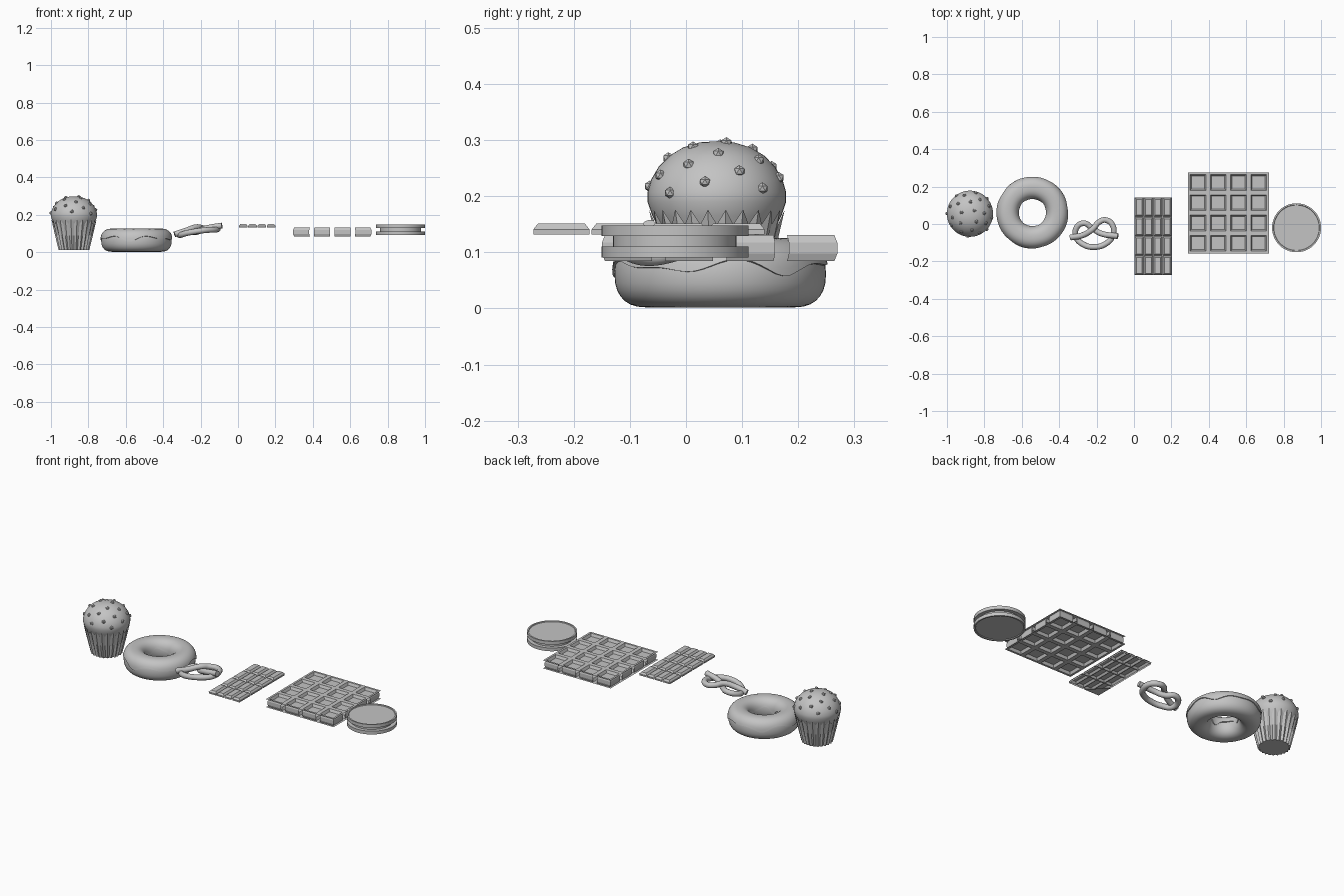
import bpy, bmesh, math
from mathutils import Vector

if "Cube" in bpy.data.objects:
    bpy.data.objects.remove(bpy.data.objects["Cube"])

grey = bpy.data.materials.new("plain grey")
grey.diffuse_color = (0.55, 0.55, 0.55, 1)
grey.use_nodes = True
grey.node_tree.nodes["Principled BSDF"].inputs["Base Color"].default_value = grey.diffuse_color


def finish(name, bm, loc=(0, 0, 0), smooth=None):
    bmesh.ops.recalc_face_normals(bm, faces=bm.faces)
    me = bpy.data.meshes.new(name)
    bm.to_mesh(me)
    bm.free()
    ob = bpy.data.objects.new(name, me)
    bpy.context.collection.objects.link(ob)
    ob.location = loc
    me.materials.append(grey)
    if smooth:
        shade(ob, smooth)
    return ob


def shade(ob, angle):
    bpy.ops.object.select_all(action='DESELECT')
    ob.select_set(True)
    bpy.context.view_layer.objects.active = ob
    bpy.ops.object.shade_smooth_by_angle(angle=math.radians(angle))


def rings(bm, n, m, point, close=False):
    """Skin n sections around z, each with m points; point(angle, i, j)."""
    g = [[bm.verts.new(point(2 * math.pi * i / n, i, j)) for j in range(m)] for i in range(n)]
    for i in range(n):
        a, b = g[i], g[(i + 1) % n]
        for j in range(m if close else m - 1):
            k = (j + 1) % m
            bm.faces.new((a[j], b[j], b[k], a[k]))
    return g


def polar(r, u, z):
    return (r * math.cos(u), r * math.sin(u), z)


def lathe(name, prof, n, loc, angle=40):
    bm = bmesh.new()
    rings(bm, n, len(prof), lambda u, i, j: polar(prof[j][0], u, prof[j][1]))
    bmesh.ops.remove_doubles(bm, verts=bm.verts, dist=1e-5)
    return finish(name, bm, loc, angle)


# ---- Muffin: dome, nut chips, pleated paper cup
MUF = (-0.877, 0.055, 0)
lathe("muffin_top", [(0, 0.13), (0.1, 0.135), (0.115, 0.165), (0.1235, 0.19), (0.1235, 0.207),
      (0.117, 0.23), (0.104, 0.252), (0.085, 0.272), (0.06, 0.287), (0.03, 0.296), (0, 0.298)],
      48, MUF, 60)

bm = bmesh.new()
for k in range(24):
    t = 0.03 + 0.9 * k / 24          # height from pole down to the cup
    u = k * 2.39996 + 0.6
    r, z = math.sqrt(1 - (1 - t) ** 2), 1 - t
    p = Vector(polar(0.123 * r, u, 0.195 + 0.103 * z))
    res = bmesh.ops.create_icosphere(bm, subdivisions=1, radius=0.0105)
    bmesh.ops.translate(bm, verts=res["verts"], vec=p)
finish("muffin_chips", bm, MUF)

bm = bmesh.new()
CUP = [(0.079, 0.012), (0.098, 0.09), (0.118, 0.0)]


def cup_point(u, i, j):
    r, z = CUP[j]
    if j == 2:
        z = 0.176 if i % 2 else 0.15
    return polar(r + (0.004 if i % 2 else -0.005), u, z)


g = rings(bm, 48, 3, cup_point)
bm.faces.new([s[0] for s in g])
finish("muffin_cup", bm, MUF)

# ---- Doughnut: dough ring and wavy icing shell
DON = (-0.543, 0.061, 0)
RC, RW, RH, ZC = 0.1325, 0.056, 0.0595, 0.0615


def section(u, a, s=1.0):
    c, d = math.cos(a), math.sin(a)
    p = 0.85
    x = math.copysign(abs(c) ** p, c) * RW * s
    z = math.copysign(abs(d) ** p, d) * RH * s
    return polar(RC + x, u, ZC + z)


bm = bmesh.new()
rings(bm, 64, 28, lambda u, i, j: section(u, 2 * math.pi * j / 28), True)
finish("doughnut_dough", bm, DON, 60)


def icing_point(u, i, j):
    lo = 0.16 + 0.13 * math.sin(5 * u + 1) + 0.09 * math.sin(8 * u)
    hi = math.pi - 0.1 + 0.16 * math.sin(4 * u + 2) + 0.07 * math.sin(7 * u)
    t = min(max(j - 1, 0), 18) / 18
    s = 0.97 if j in (0, 20) else 1.075
    return section(u, lo + (hi - lo) * t, s)


bm = bmesh.new()
rings(bm, 80, 21, icing_point)
finish("doughnut_icing", bm, DON, 50)

# ---- Pretzel: one knotted tube, tilted up to the right
PATH = [(-.339, -.072, -.004), (-.275, -.06, .008), (-.222, -.028, .018), (-.187, .01, .008),
        (-.15, .021, 0), (-.112, -.012, -.004), (-.117, -.07, -.01), (-.155, -.108, -.006),
        (-.21, -.123, -.004), (-.27, -.11, -.006), (-.31, -.068, -.012), (-.306, -.018, -.004),
        (-.267, .004, 0), (-.224, -.022, -.008), (-.175, -.051, .004), (-.086, -.065, .008)]
cu = bpy.data.curves.new("pretzel", 'CURVE')
cu.dimensions = '3D'
cu.bevel_depth = 0.0155
cu.bevel_resolution = 4
cu.use_fill_caps = True
sp = cu.splines.new('BEZIER')
sp.resolution_u = 8
sp.bezier_points.add(len(PATH) - 1)
for bp, (x, y, h) in zip(sp.bezier_points, PATH):
    bp.co = (x, y, 0.099 + 0.14 * (x + 0.34) + h)
    bp.handle_left_type = bp.handle_right_type = 'AUTO'
pretzel = bpy.data.objects.new("pretzel", cu)
bpy.context.collection.objects.link(pretzel)
cu.materials.append(grey)
bpy.context.view_layer.objects.active = pretzel
pretzel.select_set(True)
bpy.ops.object.convert(target='MESH')
shade(pretzel, 50)


def cell_grid(sx, sy, z):
    """4 x 4 flat grid of half sizes sx, sy."""
    bm = bmesh.new()
    bmesh.ops.create_grid(bm, x_segments=4, y_segments=4, size=1)
    for v in bm.verts:
        v.co = (v.co.x * sx, v.co.y * sy, z)
    return bm, list(bm.faces), [e for e in bm.edges if e.is_boundary]


def inset(bm, faces, thick, depth=0):
    bmesh.ops.inset_individual(bm, faces=faces, thickness=thick, depth=depth, use_even_offset=True)


def skirt(bm, edges, z, scale=1):
    """Extrude the border down to height z."""
    geo = bmesh.ops.extrude_edge_only(bm, edges=edges)["geom"]
    for v in geo:
        if isinstance(v, bmesh.types.BMVert):
            v.co = (v.co.x * scale, v.co.y * scale, z)
    return [e for e in geo if isinstance(e, bmesh.types.BMEdge) and e.is_boundary]


# ---- Chocolate bar: slab with sixteen raised blocks
bm, cells, rim = cell_grid(0.0995, 0.208, 0.009)
inset(bm, cells, 0.002)
inset(bm, cells, 0.008, 0.01)
rim = skirt(bm, rim, 0)
bmesh.ops.contextual_create(bm, geom=rim)
finish("chocolate_bar", bm, (0.1025, -0.066, 0.132))

# ---- Waffle: pocketed upper half mirrored to the underside
bm, cells, rim = cell_grid(0.2165, 0.2165, 0.023)
inset(bm, cells, 0.012)
inset(bm, cells, 0.007, -0.015)
rim = skirt(bm, rim, 0.01, 1.025)
skirt(bm, rim, 0)
waffle = finish("waffle", bm, (0.504, 0.06, 0.1075))
mod = waffle.modifiers.new("mirror", 'MIRROR')
mod.use_axis = (False, False, True)

# ---- Sandwich biscuit: two rimmed wafers around a cream disc
BIS = (0.869, -0.02, 0)
for name, z0, z1 in (("biscuit_top", 0.129, 0.148), ("biscuit_bottom", 0.11, 0.091)):
    s = 0.004 if z1 > z0 else -0.004
    lathe(name, [(0, z0), (0.131, z0), (0.131, z1), (0.123, z1), (0.121, z1 - s), (0, z1 - s)],
          48, BIS, 30)
lathe("biscuit_cream", [(0, 0.108), (0.11, 0.108), (0.11, 0.131), (0, 0.131)], 48, BIS, 30)
